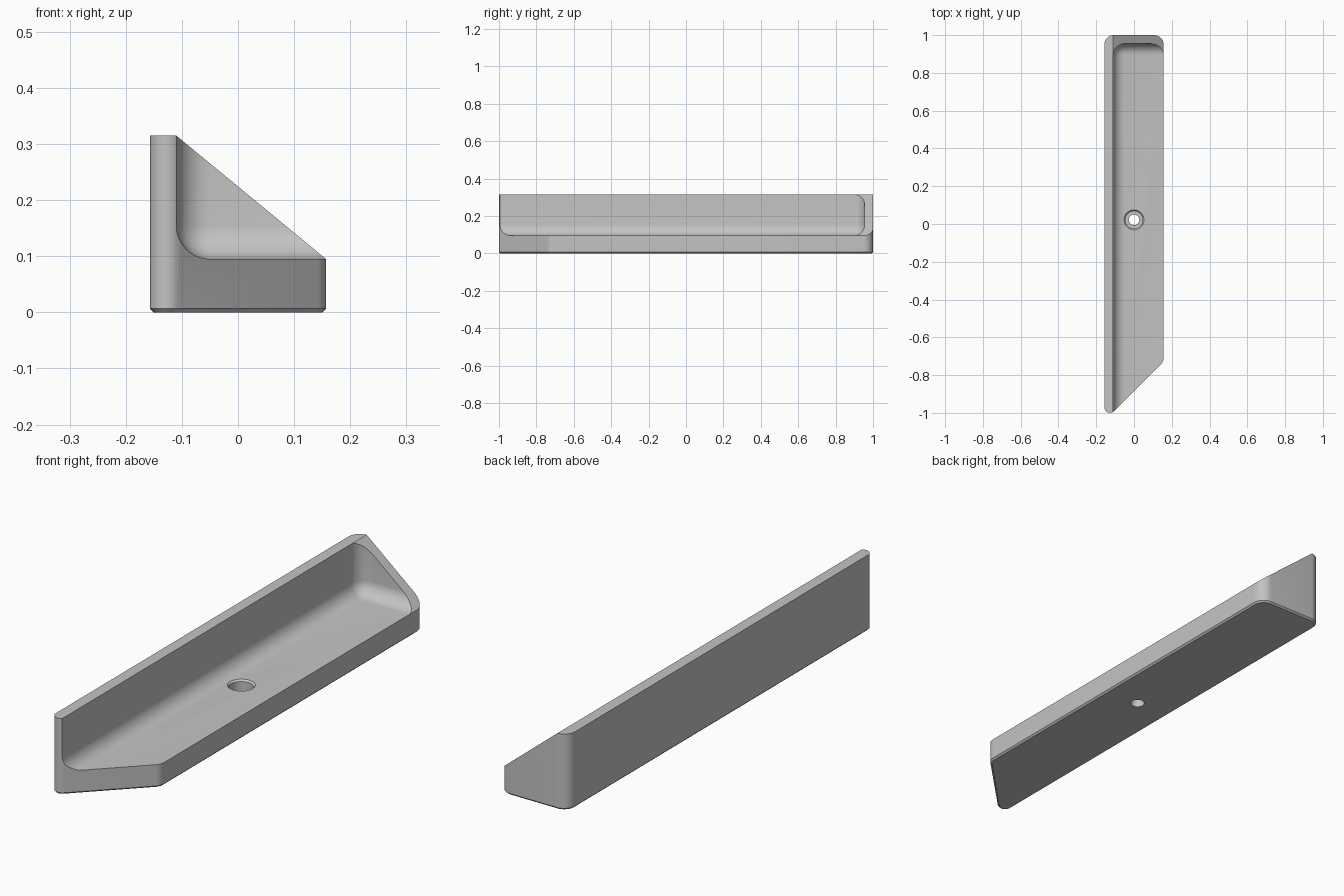
import bpy, bmesh, math
from mathutils import Vector

if "Cube" in bpy.data.objects:
    bpy.data.objects.remove(bpy.data.objects["Cube"], do_unlink=True)

HALF_W, HEIGHT, FLOOR = 0.157, 0.315, 0.095
WALL_X, END_Y, FILLET = -0.11, 0.955, 0.06

grey = bpy.data.materials.new("light grey")
grey.use_nodes = True
colour = (0.55, 0.55, 0.55, 1)
grey.diffuse_color = colour
grey.node_tree.nodes["Principled BSDF"].inputs["Base Color"].default_value = colour


def make_object(name, bm):
    bmesh.ops.recalc_face_normals(bm, faces=bm.faces)
    mesh = bpy.data.meshes.new(name)
    bm.to_mesh(mesh)
    bm.free()
    obj = bpy.data.objects.new(name, mesh)
    mesh.materials.append(grey)
    bpy.context.collection.objects.link(obj)
    return obj


def rounded_outline(corners, steps=10):
    """Replace each (x, y, radius) corner of a convex outline with an arc."""
    points = []
    for i, (x, y, r) in enumerate(corners):
        p = Vector((x, y))
        a = (Vector(corners[i - 1][:2]) - p).normalized()
        b = (Vector(corners[(i + 1) % len(corners)][:2]) - p).normalized()
        half = a.angle(b) / 2
        centre = p + (a + b).normalized() * r / math.sin(half)
        start = p + a * r / math.tan(half) - centre
        end = p + b * r / math.tan(half) - centre
        sweep = math.atan2(start.x * end.y - start.y * end.x, start.dot(end))
        for k in range(steps + 1):
            t = sweep * k / steps
            c, s = math.cos(t), math.sin(t)
            points.append(centre + Vector((start.x * c - start.y * s,
                                           start.x * s + start.y * c)))
    return points


# Body: rounded outline with a slanted front, extruded to full height
outline = rounded_outline([(-HALF_W, -1.042, 0.03), (HALF_W, -0.728, 0.05),
                           (HALF_W, 1, 0.05), (-HALF_W, 1, 0.05)])
bm = bmesh.new()
base = bm.faces.new([bm.verts.new((p.x, p.y, 0)) for p in outline])
top = bmesh.ops.extrude_face_region(bm, geom=[base], use_keep_orig=True)
bmesh.ops.translate(bm, vec=(0, 0, HEIGHT),
                    verts=[v for v in top["geom"] if isinstance(v, bmesh.types.BMVert)])
bmesh.ops.recalc_face_normals(bm, faces=bm.faces)

# Small chamfer around the underside
rim = [e for e in bm.edges if all(v.co.z < 0.001 for v in e.verts)]
bmesh.ops.bevel(bm, geom=rim, offset=0.007, segments=1, affect='EDGES')

# Slope running from the tall wall down to the open side
normal = Vector((HEIGHT - FLOOR, 0, HALF_W - WALL_X))
cut = bmesh.ops.bisect_plane(bm, geom=bm.verts[:] + bm.edges[:] + bm.faces[:],
                             plane_co=(WALL_X, 0, HEIGHT), plane_no=normal,
                             clear_outer=True)
bmesh.ops.holes_fill(bm, edges=[e for e in bm.edges if e.is_boundary])
body = make_object("tray_body", bm)

# Recess cutter: block with a filleted inner corner
bm = bmesh.new()
bmesh.ops.create_cube(bm, size=1)
for v in bm.verts:
    v.co = (WALL_X if v.co.x < 0 else 0.5,
            -1.5 if v.co.y < 0 else END_Y,
            FLOOR if v.co.z < 0 else 0.6)
corner = min(bm.verts, key=lambda v: v.co.x - v.co.y + v.co.z)
bmesh.ops.bevel(bm, geom=list(corner.link_edges), offset=FILLET, segments=10,
                profile=0.5, affect='EDGES')
recess = make_object("recess_cutter", bm)

# Screw hole cutter: stepped profile turned around a vertical axis
profile = [(0, -0.1), (0.028, -0.1), (0.028, 0.045), (0.046, 0.045),
           (0.046, 0.088), (0.053, FLOOR), (0.053, 0.2), (0, 0.2)]
bm = bmesh.new()
verts = [bm.verts.new((r, 0.022, z)) for r, z in profile]
edges = [bm.edges.new(pair) for pair in zip(verts, verts[1:])]
bmesh.ops.spin(bm, geom=verts + edges, cent=(0, 0.022, 0), axis=(0, 0, 1),
               angle=math.tau, steps=40)
bmesh.ops.remove_doubles(bm, verts=bm.verts, dist=0.0001)
hole = make_object("screw_hole_cutter", bm)

# Cut, then smooth the rounded surfaces
bpy.ops.object.select_all(action='DESELECT')
body.select_set(True)
bpy.context.view_layer.objects.active = body
for cutter in (recess, hole):
    cutter.hide_render = True
    mod = body.modifiers.new(cutter.name, 'BOOLEAN')
    mod.operation = 'DIFFERENCE'
    mod.solver = 'EXACT'
    mod.object = cutter
    bpy.ops.object.modifier_apply(modifier=mod.name)
    bpy.data.objects.remove(cutter, do_unlink=True)
bpy.ops.object.shade_smooth_by_angle(angle=math.radians(30))
